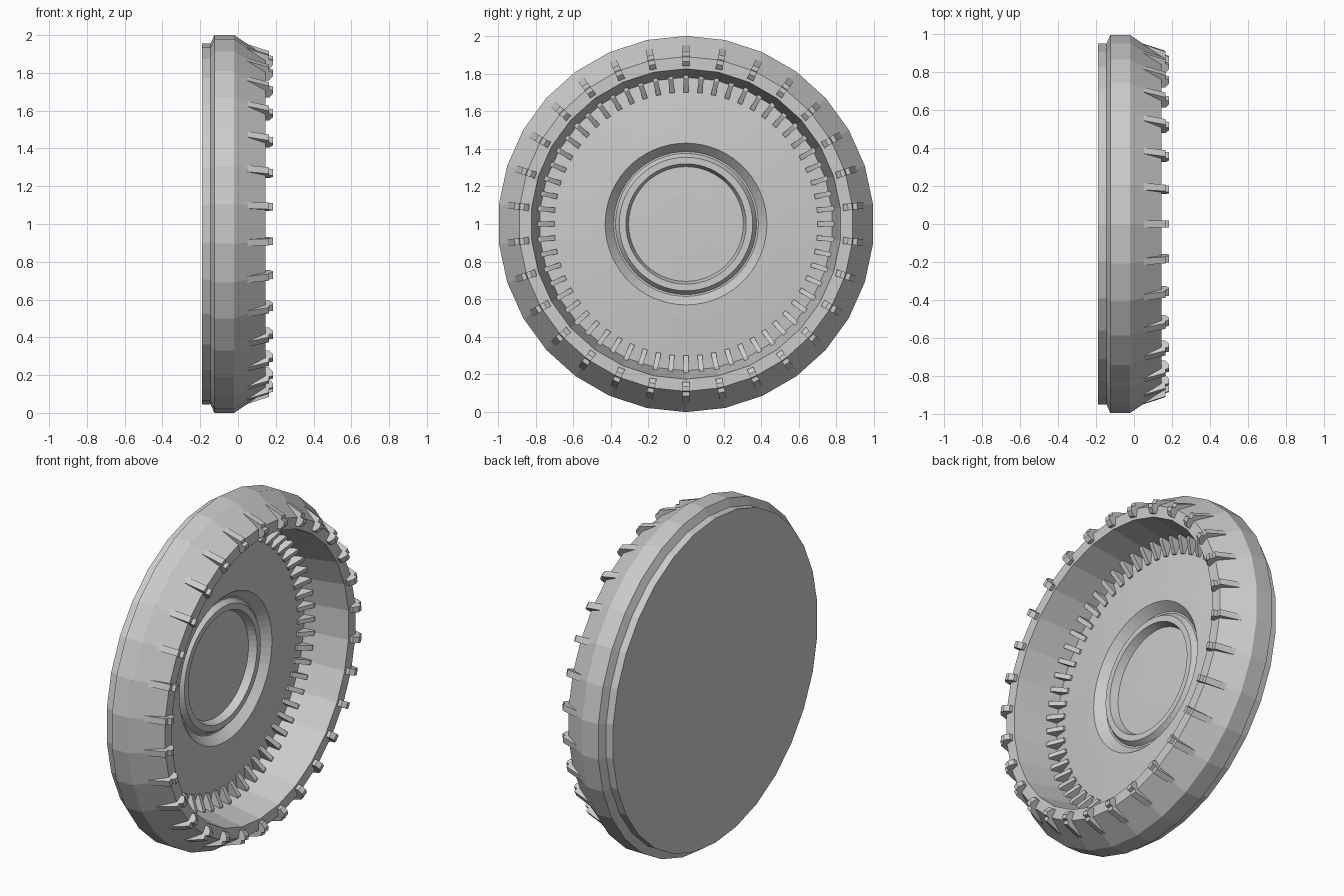
import bpy, bmesh, math
from mathutils import Matrix, Vector

cube = bpy.data.objects.get("Cube")
if cube:
    bpy.data.objects.remove(cube, do_unlink=True)

grey = bpy.data.materials.new("plain grey")
grey.use_nodes = True
COLOUR = (0.6, 0.6, 0.6, 1)
grey.diffuse_color = COLOUR
grey.node_tree.nodes["Principled BSDF"].inputs["Base Color"].default_value = COLOUR


def finish(name, bm):
    bmesh.ops.recalc_face_normals(bm, faces=bm.faces)
    mesh = bpy.data.meshes.new(name)
    bm.to_mesh(mesh)
    bm.free()
    mesh.materials.append(grey)
    obj = bpy.data.objects.new(name, mesh)
    obj.location.z = 1
    bpy.context.collection.objects.link(obj)
    return obj


def lathe(name, profile, sides):
    """Spin a profile of (x, radius) points round the x axis."""
    bm = bmesh.new()
    verts = [bm.verts.new((x, 0, r)) for x, r in profile]
    edges = [bm.edges.new(pair) for pair in zip(verts, verts[1:])]
    bmesh.ops.spin(bm, geom=verts + edges, cent=(0, 0, 0), axis=(1, 0, 0),
                   angle=math.tau, steps=sides, use_duplicate=False)
    bmesh.ops.remove_doubles(bm, verts=bm.verts, dist=0.0005)
    return finish(name, bm)


def radial_fins(name, profile, width, count):
    """Repeat an extruded (x, radius) outline round the x axis."""
    bm = bmesh.new()
    for i in range(count):
        turn = Matrix.Rotation(math.tau * i / count, 3, 'X')
        sides = [[bm.verts.new(turn @ Vector((x, y, r))) for x, r in profile]
                 for y in (-width / 2, width / 2)]
        bm.faces.new(sides[0])
        bm.faces.new(sides[1][::-1])
        for j in range(len(profile)):
            k = (j + 1) % len(profile)
            bm.faces.new((sides[0][j], sides[1][j], sides[1][k], sides[0][k]))
    return finish(name, bm)


# Shell: flat back, stepped edge, sloped shoulder, rim and inner wall
lathe("outer_shell", [(-0.19, 0), (-0.19, 0.955), (-0.145, 0.955), (-0.125, 1),
                      (-0.02, 1), (0.145, 0.89), (0.145, 0.825), (-0.115, 0.78)], 30)

# Slightly domed floor, sunken middle, raised ring and centre cap
lathe("inner_floor", [(-0.115, 0.79), (-0.1, 0.65), (-0.085, 0.5), (-0.08, 0.43),
                      (-0.13, 0.385), (-0.13, 0.375), (-0.1, 0.355), (-0.1, 0.32),
                      (-0.145, 0.305), (-0.14, 0.15), (-0.14, 0)], 60)

# Tapered fins along the shoulder, hooked over the rim
radial_fins("shoulder_fins", [(0.01, 0.965), (0.165, 0.915), (0.165, 0.893),
                              (0.185, 0.888), (0.185, 0.865), (0.165, 0.84),
                              (0.14, 0.84), (0.14, 0.88)], 0.036, 30)

# Small wedges where the floor meets the inner wall
radial_fins("floor_wedges", [(-0.115, 0.7), (-0.095, 0.7), (-0.05, 0.775),
                             (-0.05, 0.792), (-0.115, 0.79)], 0.026, 60)
